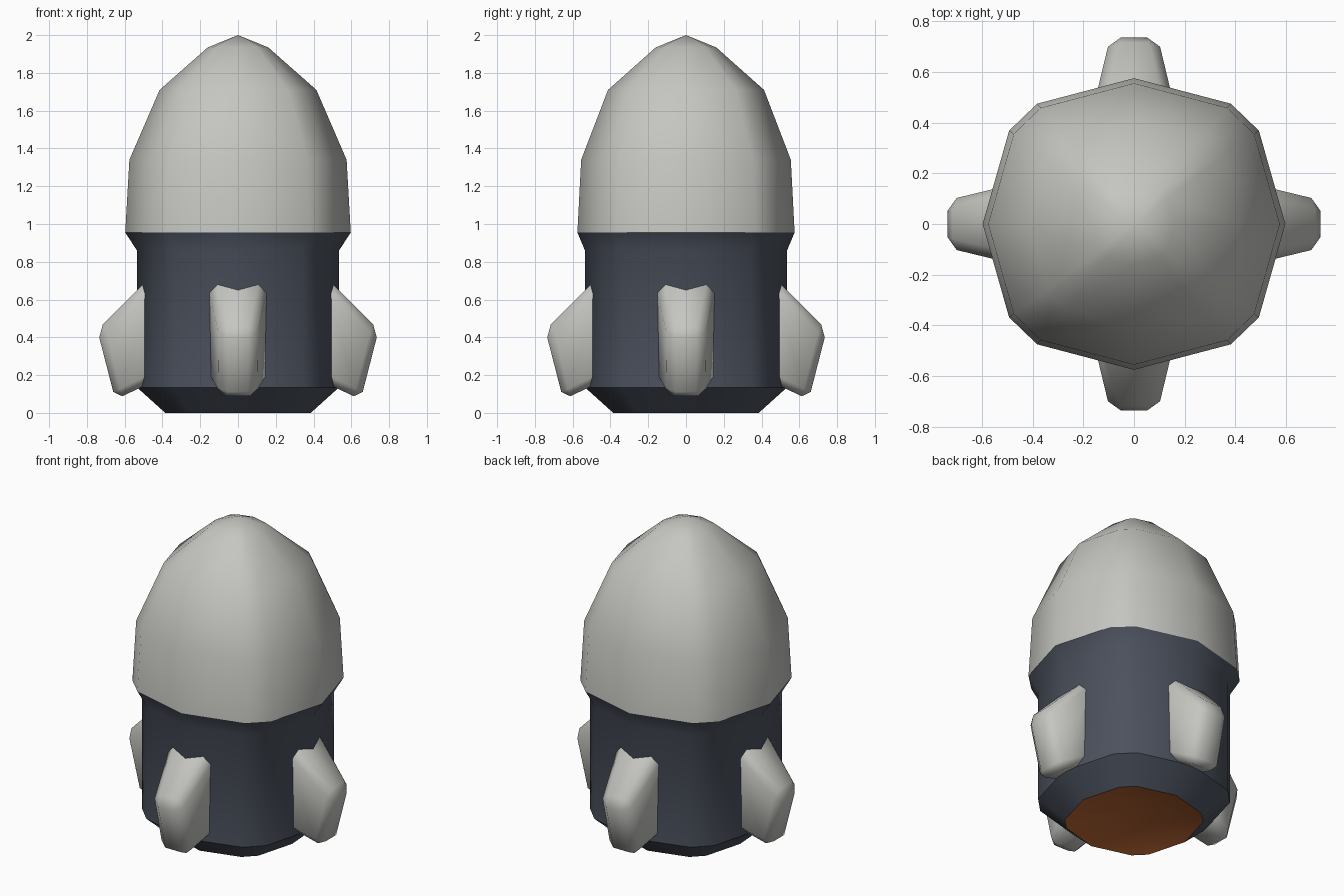
import bpy, bmesh, math
from mathutils import Matrix

if "Cube" in bpy.data.objects:
    bpy.data.objects.remove(bpy.data.objects["Cube"])


def material(name, rgb):
    m = bpy.data.materials.new(name)
    m.diffuse_color = (*rgb, 1)
    m.use_nodes = True
    m.node_tree.nodes["Principled BSDF"].inputs["Base Color"].default_value = m.diffuse_color
    return m


GREY = material("light grey", (0.56, 0.56, 0.53))
DARK = material("dark slate", (0.072, 0.084, 0.112))
ORANGE = material("burnt orange", (0.48, 0.13, 0.034))

# rounded-square twelve-sided cross-section, unit radius on the axes
SECTION = []
for k in range(4):
    c, s = round(math.cos(k * math.pi / 2)), round(math.sin(k * math.pi / 2))
    for x, y in ((1, 0), (0.825, 0.64), (0.64, 0.825)):
        SECTION.append((x * c - y * s, x * s + y * c))


def finish(name, bm, mat, angle=40):
    me = bpy.data.meshes.new(name)
    bm.to_mesh(me)
    bm.free()
    ob = bpy.data.objects.new(name, me)
    bpy.context.collection.objects.link(ob)
    me.materials.append(mat)
    bpy.ops.object.select_all(action='DESELECT')
    ob.select_set(True)
    bpy.context.view_layer.objects.active = ob
    bpy.ops.object.shade_smooth_by_angle(angle=math.radians(angle))
    return ob


def loft(name, profile, mat):
    """Stack the section along (x radius, y radius, z) points; radius 0 is a pole."""
    bm = bmesh.new()
    rings = []
    for rx, ry, z in profile:
        if rx == 0:
            rings.append([bm.verts.new((0, 0, z))] * 12)
        else:
            rings.append([bm.verts.new((rx * x, ry * y, z)) for x, y in SECTION])
    for a, b in zip(rings, rings[1:]):
        for i in range(12):
            j = (i + 1) % 12
            bm.faces.new(list(dict.fromkeys((a[i], a[j], b[j], b[i]))))
    return finish(name, bm, mat)


# nose shell, lower body and recessed exhaust
loft("nose_shell", [(0.597, 0.575, 0.955), (0.575, 0.555, 1.34), (0.415, 0.413, 1.71),
                    (0.16, 0.16, 1.935), (0, 0, 2.0)], GREY)
loft("lower_body", [(0.385, 0.385, 0), (0.535, 0.535, 0.135), (0.535, 0.535, 0.86),
                    (0.597, 0.575, 0.955)], DARK)
loft("exhaust", [(0, 0, 0.12), (0.385, 0.385, 0)], ORANGE)

# four chamfered fins: tapered blocks as (radius, half width, z)
FIN = [(0.42, 0.17, 0.765), (0.42, 0.165, 0.18), (0.65, 0.095, 0.07), (0.745, 0.095, 0.44)]
for k, name in enumerate(("right", "back", "left", "front")):
    bm = bmesh.new()
    sides = [[bm.verts.new((r, s * w, z)) for r, w, z in FIN] for s in (-1, 1)]
    bm.faces.new(sides[0])
    bm.faces.new(sides[1])
    for i in range(4):
        j = (i + 1) % 4
        bm.faces.new((sides[0][i], sides[0][j], sides[1][j], sides[1][i]))
    bmesh.ops.recalc_face_normals(bm, faces=bm.faces[:])
    bmesh.ops.bevel(bm, geom=bm.edges[:], offset=0.042, segments=1,
                    profile=0.5, affect='EDGES')
    bm.transform(Matrix.Rotation(k * math.pi / 2, 4, 'Z'))
    finish(name + "_fin", bm, GREY, 60)
